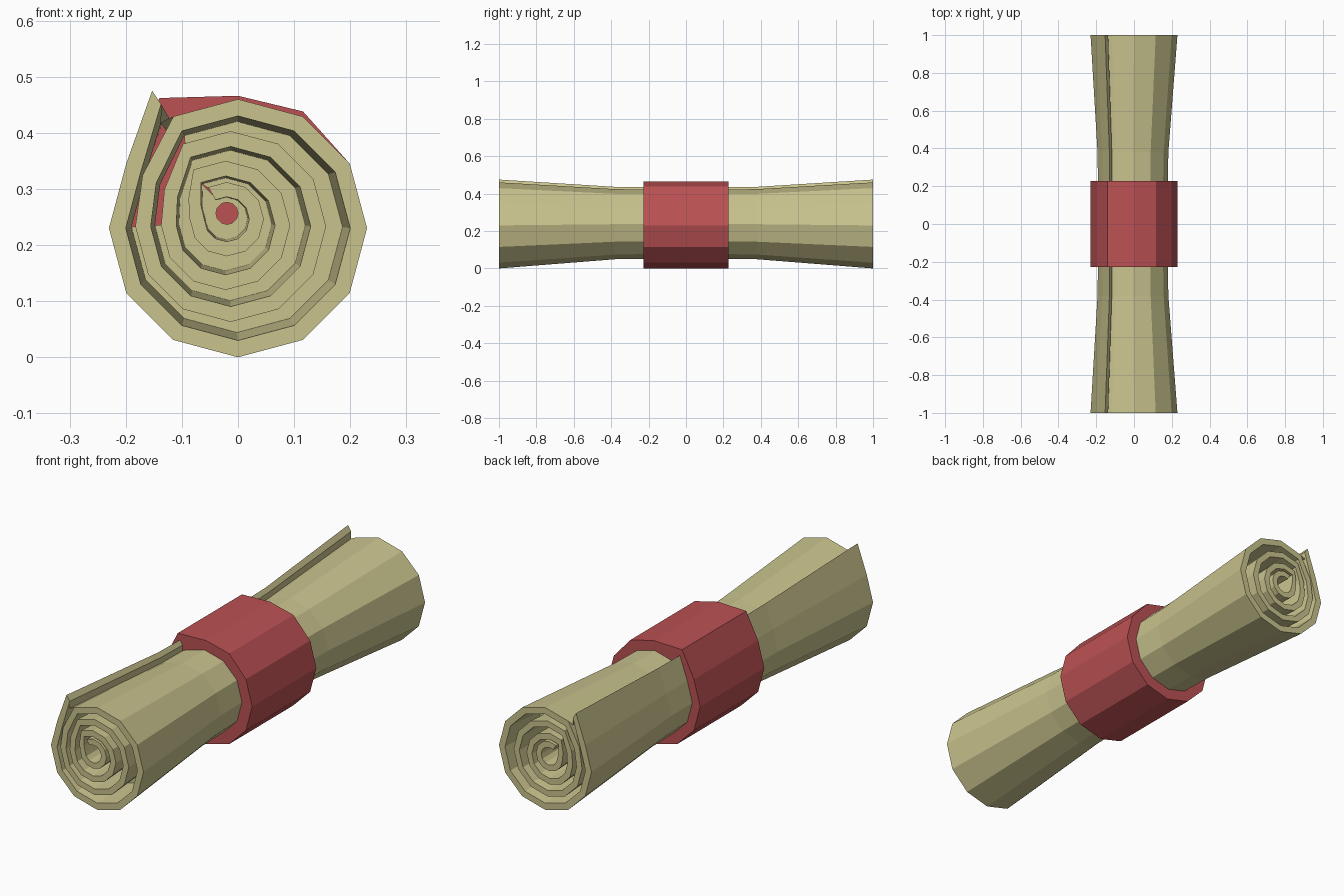
import bpy, bmesh, math

if "Cube" in bpy.data.objects:
    bpy.data.objects.remove(bpy.data.objects["Cube"])

def material(name, col):
    m = bpy.data.materials.new(name)
    m.diffuse_color = (*col, 1)
    m.use_nodes = True
    m.node_tree.nodes["Principled BSDF"].inputs["Base Color"].default_value = m.diffuse_color
    return m

PAPER = material("parchment", (0.59, 0.55, 0.27))
RED = material("red", (0.50, 0.083, 0.088))

def finish(bm, name, mat):
    bmesh.ops.remove_doubles(bm, verts=bm.verts[:], dist=1e-5)
    bmesh.ops.recalc_face_normals(bm, faces=bm.faces[:])
    me = bpy.data.meshes.new(name)
    bm.to_mesh(me)
    bm.free()
    me.materials.append(mat)
    ob = bpy.data.objects.new(name, me)
    bpy.context.collection.objects.link(ob)
    return ob

def polar(c, r, k):
    a = math.radians(120 + 30 * k)
    return (c[0] + r * math.cos(a), c[1] + r * math.sin(a))

# Spiral of four turns: centre, outer radius and inner radius of each
TURNS = [(0, .23, .23, .20), (-.013, .233, .17, .1425),
         (-.022, .235, .115, .088), (-.02, .246, .066, .04)]

def spiral(k):
    n = (k - 1) // 12
    t = TURNS[n]
    if n and k % 12 == 1:      # step inward between turns
        t = [a * .75 + b * .25 for a, b in zip(t, TURNS[n - 1])]
    return polar(t[:2], t[2], k), polar(t[:2], t[3], k)

outer, inner = [(-.153, .475)], [(-.137, .451)]
for k in range(1, 49):
    o, i = spiral(k)
    outer.append(o)
    inner.append(i)

def waist(y):
    y = abs(y)
    return .815 + .185 * (y - .38) / .62 if y > .38 else .79 + .025 * y / .38

def place(p, y):
    s = waist(y)
    cx, cz = -.03, .265
    return (cx + (p[0] - cx) * s, y, cz + (p[1] - cz) * s)

# Rolled paper
bm = bmesh.new()

def quad(*pts):
    bm.faces.new([bm.verts.new(place(p, y)) for p, y in pts])

def wall(a, b, y0, y1):
    quad((a, y0), (b, y0), (b, y1), (a, y1))

# outside skin with the notch under the loose edge
skin = outer[:13] + [(-.138, .418), inner[0]]
rows = [-1, -.8, -.38, 0, .38, .8, 1]
for y0, y1 in zip(rows, rows[1:]):
    for a, b in zip(skin, skin[1:] + skin[:1]):
        wall(a, b, y0, y1)

for side in (-1, 1):
    end, deep = side, side * .8
    for k in range(48):
        # end face of the sheet and the walls of the spiral groove
        quad((outer[k], end), (outer[k + 1], end), (inner[k + 1], end), (inner[k], end))
        wall(inner[k], inner[k + 1], end, deep)
        if k >= 12:
            wall(outer[k], outer[k + 1], end, deep)
        # groove floor, open near the start of the first two turns
        if k not in (0, 1, 12, 13):
            if k < 36:
                a, b = outer[k + 12], outer[k + 13]
            else:
                a, b = [polar((-.019, .256), .021, j) for j in (k, k + 1)]
            quad((inner[k], deep), (inner[k + 1], deep), (b, deep), (a, deep))
    wall(outer[48], inner[48], end, deep)
finish(bm, "rolled_paper", PAPER)

# Red band, bulging over the loose edge
ring = [polar((0, .23), .23, k) for k in range(12)]
ring[0], ring[11], ring[10] = (-.14, .462), (0, .466), (.116, .438)
bm = bmesh.new()
front = [bm.verts.new((x, -.228, z)) for x, z in ring]
back = [bm.verts.new((x, .228, z)) for x, z in ring]
bm.faces.new(front)
bm.faces.new(back[::-1])
for k in range(12):
    j = (k + 1) % 12
    bm.faces.new((front[k], back[k], back[j], front[j]))
finish(bm, "band", RED)
